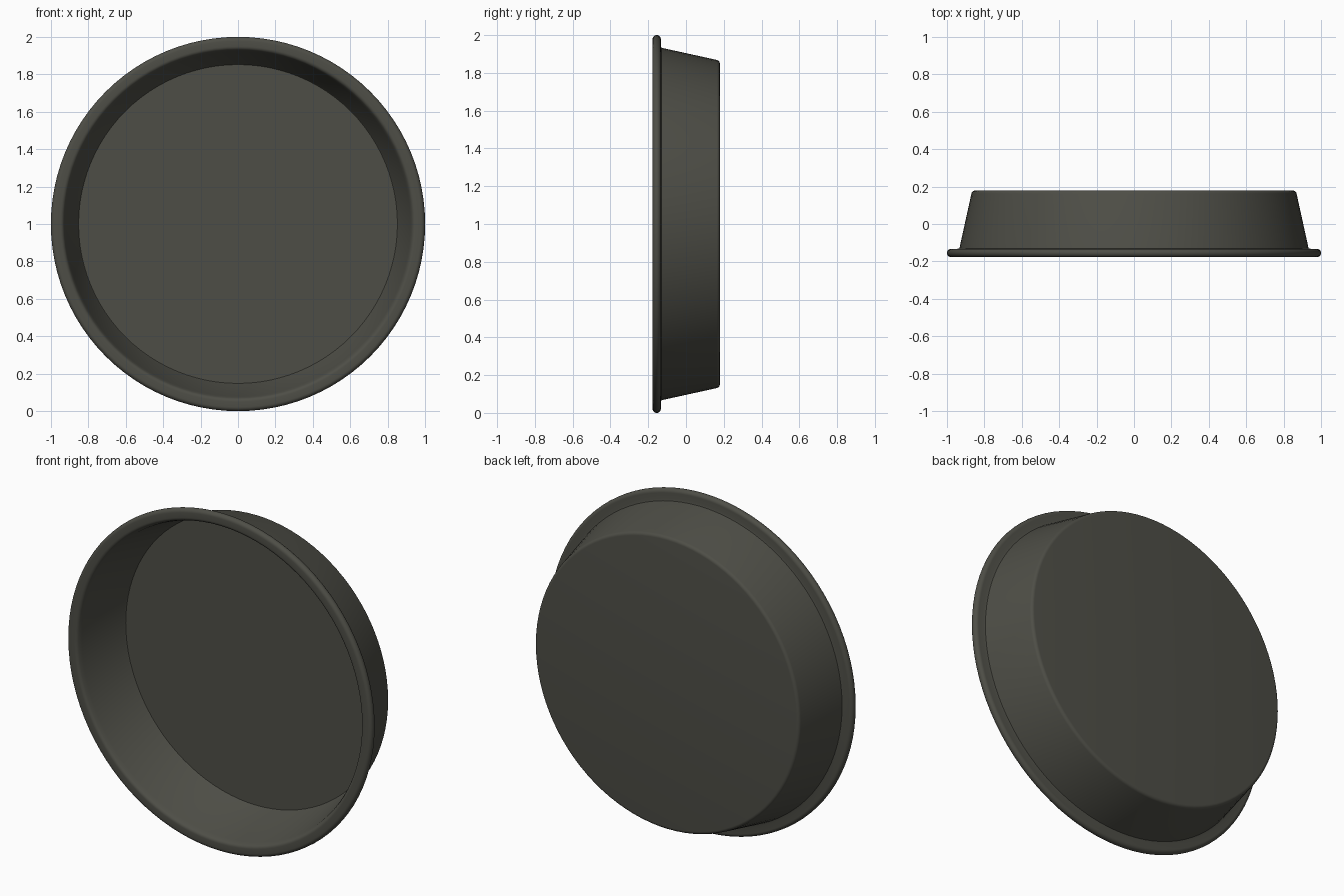
import bpy, bmesh, math

if "Cube" in bpy.data.objects:
    bpy.data.objects.remove(bpy.data.objects["Cube"])

SEGMENTS = 96

metal = bpy.data.materials.new("dark_grey_metal")
metal.diffuse_color = (0.076, 0.076, 0.062, 1)
metal.use_nodes = True
metal.node_tree.nodes["Principled BSDF"].inputs["Base Color"].default_value = metal.diffuse_color


def lathe(name, profile, closed=False):
    """Spin (radius, y) points around the y axis through z = 1."""
    bm = bmesh.new()
    rings = []
    for r, y in profile:
        if r == 0:
            rings.append([bm.verts.new((0, y, 1))] * SEGMENTS)
        else:
            rings.append([bm.verts.new((r * math.cos(a), y, 1 + r * math.sin(a)))
                          for a in (2 * math.pi * i / SEGMENTS for i in range(SEGMENTS))])
    pairs = list(zip(rings, rings[1:]))
    if closed:
        pairs.append((rings[-1], rings[0]))
    for a, b in pairs:
        for i in range(SEGMENTS):
            j = (i + 1) % SEGMENTS
            corners = list(dict.fromkeys((a[i], a[j], b[j], b[i])))
            bm.faces.new(corners)
    bmesh.ops.recalc_face_normals(bm, faces=bm.faces)
    mesh = bpy.data.meshes.new(name)
    bm.to_mesh(mesh)
    bm.free()
    mesh.materials.append(metal)
    obj = bpy.data.objects.new(name, mesh)
    bpy.context.collection.objects.link(obj)
    bpy.ops.object.select_all(action='DESELECT')
    obj.select_set(True)
    bpy.context.view_layer.objects.active = obj
    bpy.ops.object.shade_smooth_by_angle(angle=math.radians(35))
    return obj


def arc(r, y, radius, start, end, steps):
    """Points on an arc in the (radius, y) plane."""
    angles = [math.radians(start + (end - start) * i / steps) for i in range(steps + 1)]
    return [(r + radius * math.cos(a), y + radius * math.sin(a)) for a in angles]


# One continuous shell: inner floor, sloping inner wall, rolled rim,
# sloping outer wall, rounded bottom edge and flat base
profile = [(0, 0.165), (0.852, 0.165), (0.857, 0.158), (0.922, -0.145)]
profile += arc(0.950, -0.155, 0.022, 205, 270, 5)     # inner lip
profile += arc(0.978, -0.155, 0.022, 270, 450, 12)    # rolled outer edge
profile += [(0.945, -0.133), (0.933, -0.130)]         # underside of rim
profile += arc(0.849, 0.159, 0.020, 12, 90, 5)        # rounded base edge
profile += [(0, 0.179)]
lathe("round_pan", profile)
